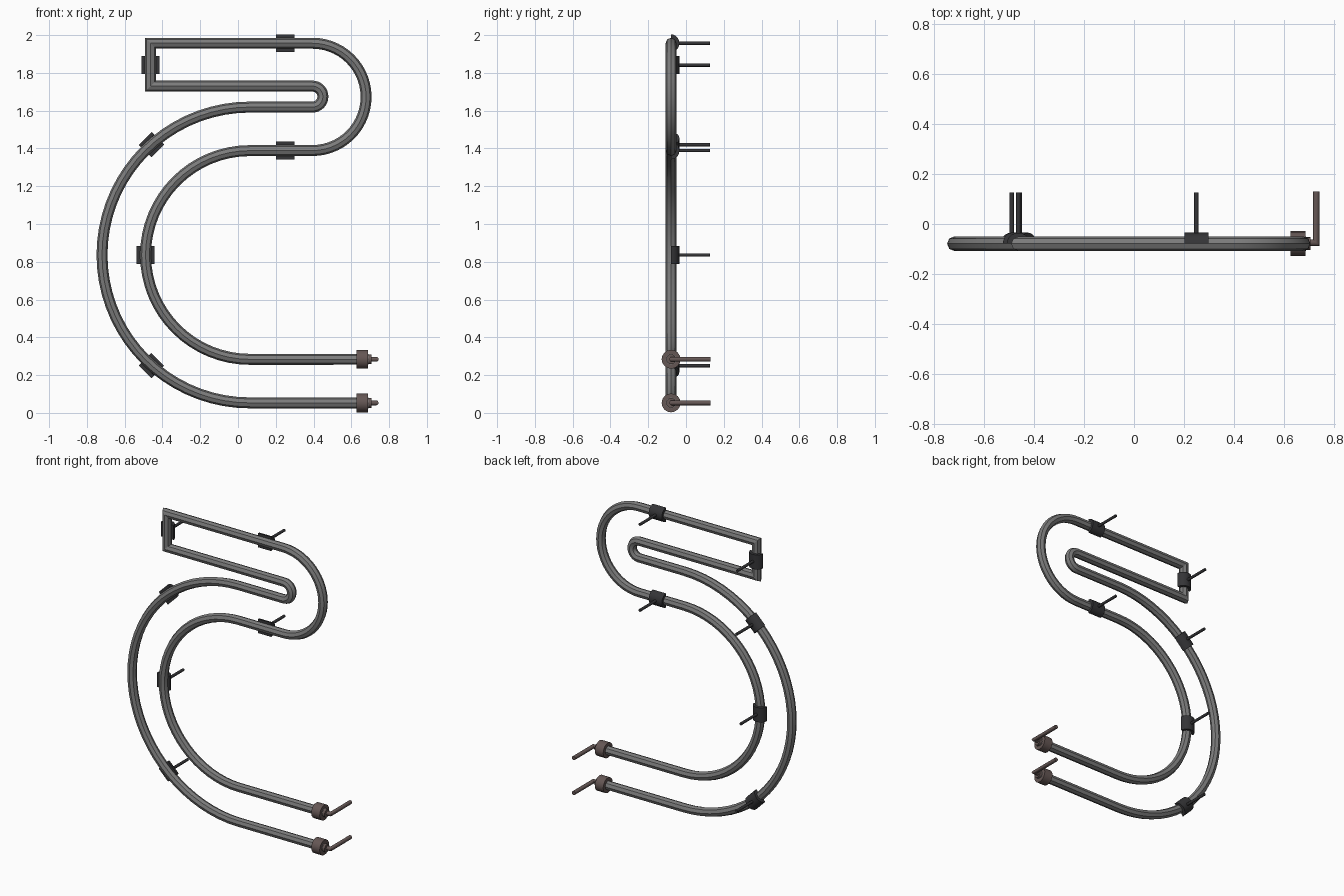
import bpy, bmesh
from math import pi, sin, cos, radians
from mathutils import Vector, Matrix

if "Cube" in bpy.data.objects:
    bpy.data.objects.remove(bpy.data.objects["Cube"])

Y = -0.079          # depth of the tube centre line
TUBE_R = 0.029


def material(name, rgb):
    m = bpy.data.materials.new(name)
    m.diffuse_color = (*rgb, 1)
    m.use_nodes = True
    m.node_tree.nodes["Principled BSDF"].inputs["Base Color"].default_value = m.diffuse_color
    return m


DARK = material("dark_clip", (0.035, 0.035, 0.038))
BROWN = material("brown_cap", (0.13, 0.095, 0.09))
GREY = material("tube_grey", (0.2, 0.2, 0.2))


def finish(bm, name, mat, angle=30):
    bmesh.ops.recalc_face_normals(bm, faces=bm.faces)
    me = bpy.data.meshes.new(name)
    bm.to_mesh(me)
    bm.free()
    ob = bpy.data.objects.new(name, me)
    bpy.context.collection.objects.link(ob)
    me.materials.append(mat)
    bpy.ops.object.select_all(action='DESELECT')
    ob.select_set(True)
    bpy.context.view_layer.objects.active = ob
    bpy.ops.object.shade_smooth_by_angle(angle=radians(angle))
    return ob


def sweep(bm, pts, radius, up, sides):
    """Mitred round sweep along a path lying in the plane with normal up."""
    pts = [Vector(p) for p in pts]
    rings = []
    for i, p in enumerate(pts):
        a = (p - pts[i - 1]).normalized() if i else (pts[1] - p).normalized()
        b = (pts[i + 1] - p).normalized() if i < len(pts) - 1 else a
        side = (a + b).normalized().cross(up)
        stretch = 1 / max(0.3, side.dot(a.cross(up)))
        rings.append([bm.verts.new(p + radius * (cos(t) * side * stretch + sin(t) * up))
                      for t in (2 * pi * k / sides for k in range(sides))])
    for r, s in zip(rings, rings[1:]):
        for k in range(sides):
            j = (k + 1) % sides
            bm.faces.new((r[k], r[j], s[j], s[k]))
    bm.faces.new(rings[0])
    bm.faces.new(rings[-1])


def arc(cx, cz, r, a0, a1, n):
    return [(cx + r * cos(radians(a0 + (a1 - a0) * i / n)), Y,
             cz + r * sin(radians(a0 + (a1 - a0) * i / n))) for i in range(n + 1)]


# Bent tube: one continuous path from the upper end to the lower end
BIG = (0.063, 0.836)
HOOK_X = 0.394
path = [(0.69, Y, 0.284)]
path += arc(*BIG, 0.5525, 270, 90, 32)                  # inner bowl
path += arc(HOOK_X, 1.673, 0.284, -90, 90, 28)          # large upper bend
path += [(-0.463, Y, 1.957), (-0.463, Y, 1.73)]         # square end
path += arc(HOOK_X, 1.6745, 0.0555, 90, -90, 16)        # tight hairpin
path += arc(*BIG, 0.783, 90, 270, 36)                   # outer bowl
path += [(0.69, Y, 0.053)]
bm = bmesh.new()
sweep(bm, path, TUBE_R, Vector((0, 1, 0)), 8)
finish(bm, "bent_tube", GREY)


# Support clips: half-round saddle behind the tube with a stand-off post
def clip(x, z, angle):
    bm = bmesh.new()
    prof = [(0.047 * cos(pi * k / 10), 0.044 * sin(pi * k / 10)) for k in range(11)]
    prof += [(0.027 * cos(pi * k / 10), 0.027 * sin(pi * k / 10)) for k in range(10, -1, -1)]
    face = bm.faces.new([bm.verts.new((-0.048, v, u)) for u, v in prof])
    ext = bmesh.ops.extrude_face_region(bm, geom=[face])
    bmesh.ops.translate(bm, vec=(0.096, 0, 0),
                        verts=[g for g in ext["geom"] if isinstance(g, bmesh.types.BMVert)])
    sweep(bm, [(0, 0.035, 0), (0, 0.127 - Y, 0)], 0.009, Vector((0, 0, 1)), 12)
    bmesh.ops.transform(bm, verts=bm.verts, matrix=Matrix.Translation((x, Y, z))
                        @ Matrix.Rotation(radians(-angle), 4, 'Y'))
    finish(bm, "support_clip", DARK, 40)


for spot in ((0.25, 1.957, 0), (0.25, 1.389, 0), (-0.463, 1.841, 90),
             (-0.458, 1.42, 45), (-0.49, 0.836, 90), (-0.458, 0.25, -45)):
    clip(*spot)

# End caps with a neck and a lead bent towards the back
for name, z in (("upper", 0.284), ("lower", 0.053)):
    up = Vector((0, 0, 1))
    bm = bmesh.new()
    sweep(bm, [(0.627, Y, z), (0.688, Y, z)], 0.05, up, 16)
    sweep(bm, [(0.68, Y, z), (0.707, Y, z)], 0.026, up, 16)
    finish(bm, name + "_end_cap", BROWN, 40)
    bm = bmesh.new()
    sweep(bm, [(0.70, Y + 0.004, z), (0.731, Y + 0.004, z), (0.731, 0.131, z)], 0.013, up, 12)
    finish(bm, name + "_lead", BROWN, 40)
